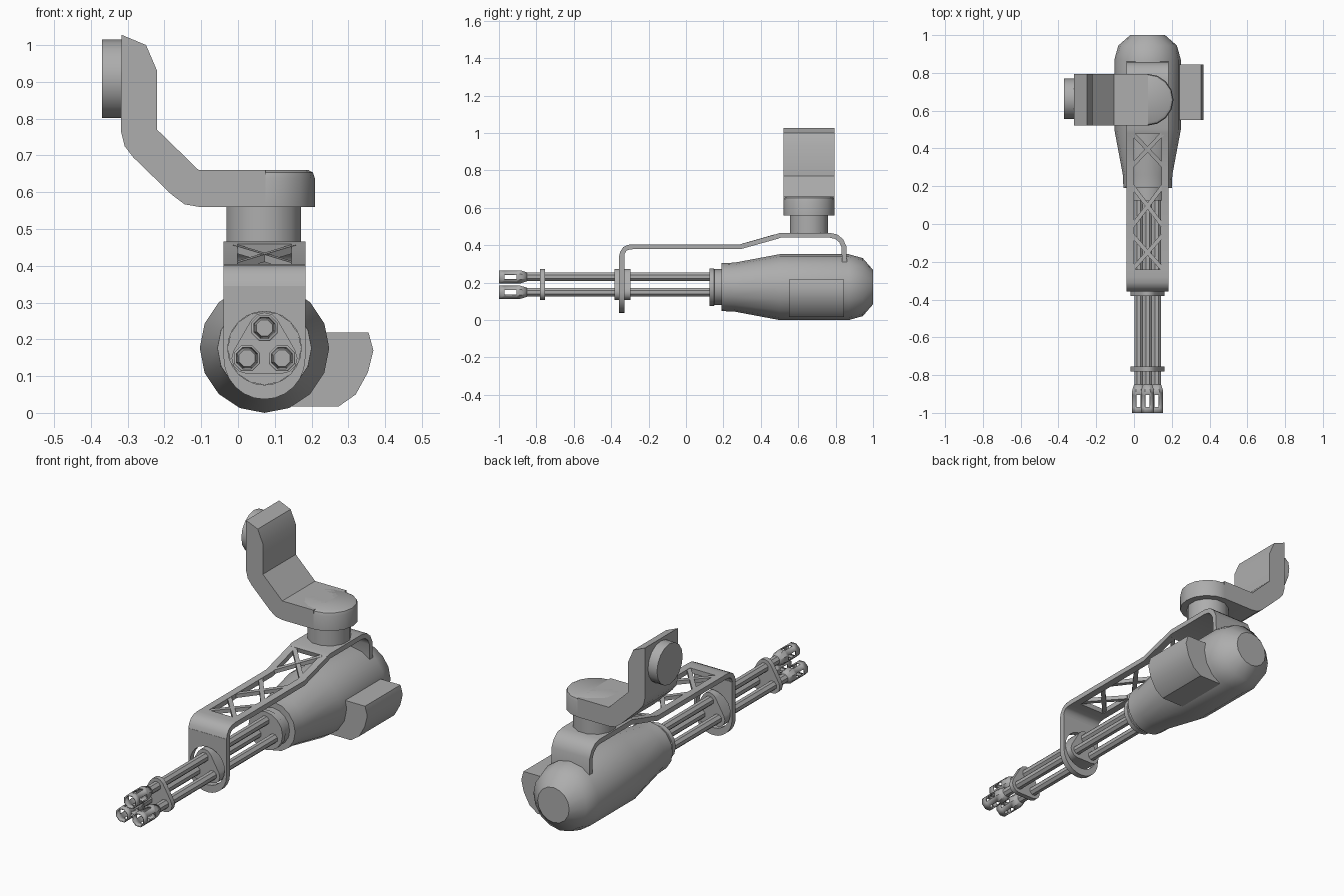
import bpy, bmesh, math
from mathutils import Vector, Matrix

if "Cube" in bpy.data.objects:
    bpy.data.objects.remove(bpy.data.objects["Cube"])

CX, CZ = 0.072, 0.176          # gun axis
HW = 0.111                     # bracket half width
mat = bpy.data.materials.new("metal_grey")
mat.diffuse_color = (0.42, 0.42, 0.42, 1)
mat.use_nodes = True
mat.node_tree.nodes["Principled BSDF"].inputs["Base Color"].default_value = mat.diffuse_color


def finish(name, bm, smooth=35):
    bmesh.ops.recalc_face_normals(bm, faces=bm.faces)
    me = bpy.data.meshes.new(name)
    bm.to_mesh(me)
    bm.free()
    me.materials.append(mat)
    ob = bpy.data.objects.new(name, me)
    bpy.context.collection.objects.link(ob)
    if smooth:
        bpy.ops.object.select_all(action='DESELECT')
        ob.select_set(True)
        bpy.context.view_layer.objects.active = ob
        bpy.ops.object.shade_smooth_by_angle(angle=math.radians(smooth))
    return ob


def lathe(name, prof, n, fn, phase=0.0, caps=True, skip=None):
    """Revolve (radius, height) points; fn maps (u, v, height) to space."""
    bm = bmesh.new()
    rings = []
    for r, h in prof:
        rings.append([bm.verts.new(fn(r * math.cos(phase + i * math.tau / n),
                                      r * math.sin(phase + i * math.tau / n), h))
                      for i in range(n)])
    for k in range(len(rings) - 1):
        for i in range(n):
            if skip and skip(k, i):
                continue
            j = (i + 1) % n
            bm.faces.new((rings[k][i], rings[k][j], rings[k + 1][j], rings[k + 1][i]))
    if caps:
        bm.faces.new(rings[0])
        bm.faces.new(rings[-1])
    return finish(name, bm)


def prism(name, loops, fn, lo, hi, smooth=35):
    """Extrude outline loops (later ones are holes) from lo to hi."""
    bm = bmesh.new()
    edges = []
    for pts in loops:
        vs = [bm.verts.new(fn(a, b, lo)) for a, b in pts]
        edges += [bm.edges.new((vs[i], vs[(i + 1) % len(vs)])) for i in range(len(vs))]
    bmesh.ops.triangle_fill(bm, edges=edges, use_beauty=True)
    ext = bmesh.ops.extrude_face_region(bm, geom=bm.faces[:])
    move = Vector(fn(0, 0, hi)) - Vector(fn(0, 0, lo))
    bmesh.ops.translate(bm, vec=move, verts=[v for v in ext["geom"]
                                             if isinstance(v, bmesh.types.BMVert)])
    return finish(name, bm, smooth)


def along_x(a, b, h): return (h, a, b)
def along_y(a, b, h): return (a, h, b)
def axis_y(a, b, h): return (CX + a, h, CZ + b)


def arc(cx, cy, r, a0, a1, n):
    return [(cx + r * math.cos(math.radians(a0 + (a1 - a0) * i / n)),
             cy + r * math.sin(math.radians(a0 + (a1 - a0) * i / n))) for i in range(n + 1)]


def strip(name, path, x0, x1, t=0.026):
    """Bent sheet: path is the outer face in (y, z), thickened inward."""
    inner = []
    for i, p in enumerate(path):
        a = Vector(path[max(i - 1, 0)])
        b = Vector(path[min(i + 1, len(path) - 1)])
        d = (b - a).normalized()
        inner.append((p[0] + d.y * t, p[1] - d.x * t))
    return prism(name, [path + inner[::-1]], along_x, x0, x1)


def bar(name, a, b, w, h):
    a, b = Vector(a), Vector(b)
    d = b - a
    bm = bmesh.new()
    m = Matrix.Translation((a + b) / 2) @ d.to_track_quat('Y', 'Z').to_matrix().to_4x4()
    bmesh.ops.create_cube(bm, size=1, matrix=m @ Matrix.Diagonal((w, d.length, h, 1)))
    return finish(name, bm, 0)


# Motor housing and front collar
lathe("motor_housing", [(.128, .19), (.131, .26), (.176, .50), (.176, .87),
                        (.155, .945), (.092, 1.0)], 16, axis_y)
lathe("front_collar", [(.1, .125), (.1, .15), (.096, .152), (.096, .2)], 16, axis_y)

# Ammunition box on the right
box = [(.10, .218), (.355, .218), (.368, .17), (.353, .11), (.32, .05),
       (.273, .017), (.10, .017)]
prism("ammo_box", [box], along_y, .55, .845)

# Three barrels with slotted muzzles
for k in range(3):
    t = math.radians(90 + 120 * k)
    bx, bz = CX + .055 * math.cos(t), CZ + .055 * math.sin(t)
    at = lambda a, b, h: (bx + a, h, bz + b)
    lathe(f"barrel_{k+1}", [(.024, -.865), (.024, .15)], 8, at, math.pi / 8)
    muz = lathe(f"muzzle_{k+1}", [(.038, -1), (.038, -.97), (.038, -.905), (.038, -.885),
                                  (.026, -.85)], 8, at, math.pi / 8, False,
                lambda r, i: r == 1 and i % 2 == 1)
    s = muz.modifiers.new("wall", 'SOLIDIFY')
    s.thickness = .007
    s.offset = -1

# Rounded triangular barrel clamps
tri = []
for k in range(3):
    c = 90 + 120 * k
    t = math.radians(c)
    tri += arc(CX + .055 * math.cos(t), CZ + .055 * math.sin(t), .042, c - 60, c + 60, 4)
prism("front_clamp", [tri], along_y, -.78, -.755)
prism("middle_clamp", [tri], along_y, -.382, -.298)

# Bracket front plate with round bearing hole
outline = [(CX + HW, .345), (CX - HW, .345)] + arc(CX, .148, HW, 180, 360, 12)
prism("bracket_front_plate", [outline, arc(CX, CZ, .1, 0, 345, 23)], along_y, -.358, -.328)

# Bracket bent sheet: solid ends, open truss between
strip("bracket_front_bend", [(-.358, .34), (-.352, .365), (-.335, .39), (-.31, .402),
                             (-.28, .405), (-.24, .405)], CX - HW, CX + HW)
strip("bracket_rear", [(.48, .459), (.505, .466), (.77, .466), (.81, .457), (.84, .432),
                       (.857, .395), (.86, .31)], CX - HW, CX + HW)
for side, x0, x1 in (("left", -HW, -.073), ("right", .073, HW)):
    strip(f"bracket_rail_{side}", [(-.245, .405), (.29, .405), (.485, .46)], CX + x0, CX + x1)


def top_z(y):
    return .393 + max(0, y - .29) * .285


n = 0
for y0, y1 in ((-.24, -.06), (-.01, .2), (.31, .48)):
    for s in (-1, 1):
        n += 1
        bar(f"truss_bar_{n}", (CX - s * .08, y0, top_z(y0)), (CX + s * .08, y1, top_z(y1)),
            .022, .02)

# Swivel pedestal
PY = .658
lathe("swivel_pedestal", [(.105, .455), (.105, .57)], 12,
      lambda a, b, h: (CX + a - .002, PY + b, h), math.pi / 12)

# Support arm with rounded end
arm = [(.075, .56), (.075, .66), (-.107, .66), (-.22, .77), (-.22, .93), (-.25, 1.0),
       (-.317, 1.028), (-.318, .765), (-.308, .725), (-.285, .695), (-.18, .593),
       (-.145, .567), (-.105, .56)]
prism("support_arm", [arm], along_y, PY - .137, PY + .137, 25)
lathe("arm_rounded_end", [(.137, .56), (.137, .638), (.132, .653), (.12, .66)], 16,
      lambda a, b, h: (CX + a, PY + b, h))

# Round mount at the arm's top
lathe("arm_mount", [(.107, -.37), (.107, -.31)], 16,
      lambda a, b, h: (h, PY + .005 + a, .908 + b))
